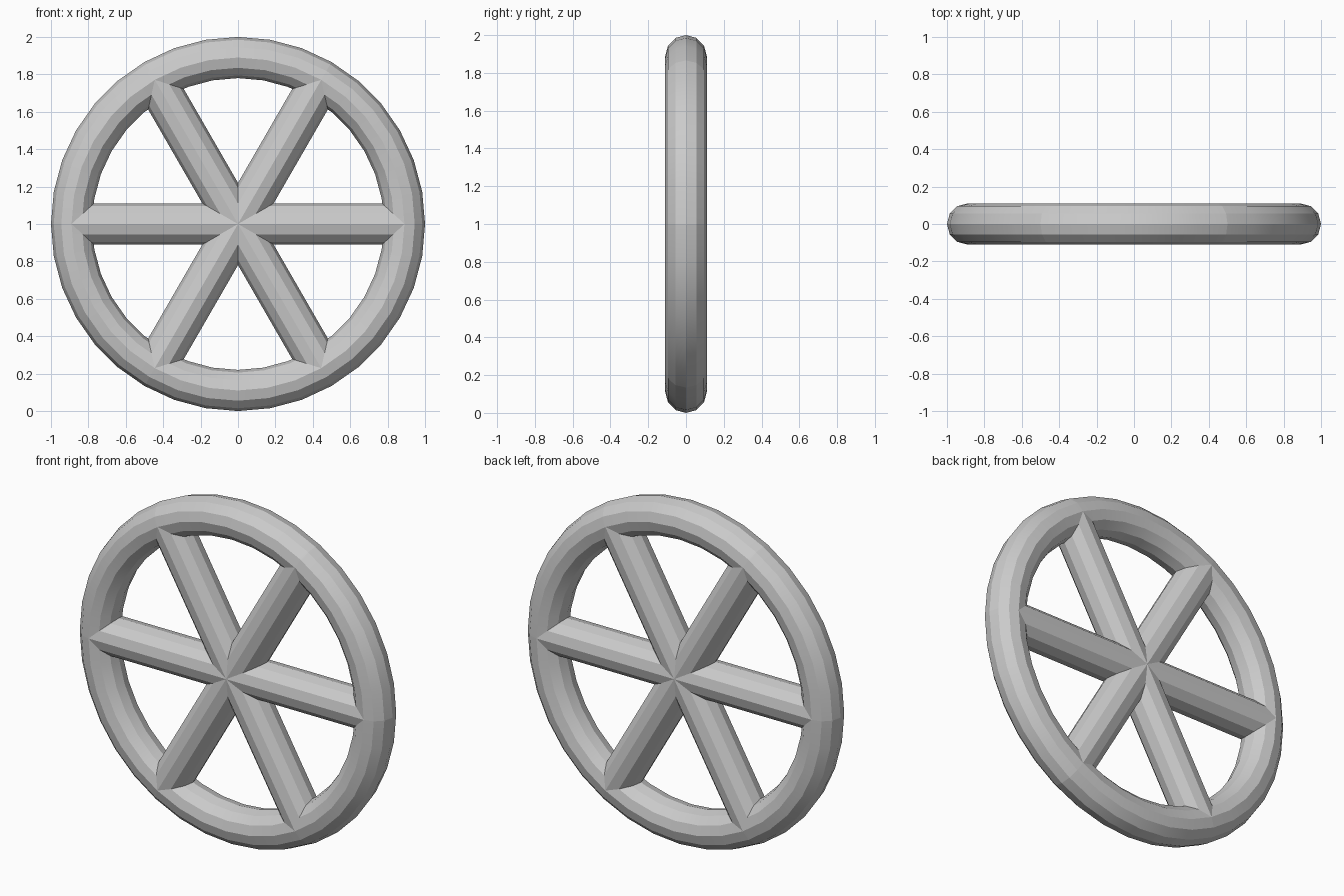
import bpy, bmesh
from math import sin, cos, pi

if "Cube" in bpy.data.objects:
    bpy.data.objects.remove(bpy.data.objects["Cube"])

RIM_R = 0.89     # centre line of the rim
TUBE_R = 0.11    # radius of the rim tube and the spokes
SIDES = 12       # sides of every tube
SPOKES = 6
STEPS = 6        # rim steps between two spokes
HUB_Z = 1.0


def sweep(name, rings):
    """Skin a list of closed rings; edges along the tube stay sharp."""
    bm = bmesh.new()
    loops = [[bm.verts.new(p) for p in ring] for ring in rings]
    for a, b in zip(loops, loops[1:]):
        for i in range(SIDES):
            j = (i + 1) % SIDES
            f = bm.faces.new((a[i], a[j], b[j], b[i]))
            f.smooth = True
            for e in (bm.edges.get((a[i], b[i])), bm.edges.get((a[j], b[j]))):
                e.smooth = False
    mesh = bpy.data.meshes.new(name)
    bm.to_mesh(mesh)
    bm.free()
    obj = bpy.data.objects.new(name, mesh)
    bpy.context.collection.objects.link(obj)
    return obj


def rim_ring(angle):
    pts = []
    for k in range(SIDES):
        t = 2 * pi * k / SIDES
        r = RIM_R + TUBE_R * cos(t)
        pts.append((r * cos(angle), TUBE_R * sin(t), HUB_Z + r * sin(angle)))
    return pts


def spoke_ring(angle, r):
    pts = []
    for k in range(SIDES):
        t = 2 * pi * k / SIDES
        side = -TUBE_R * cos(t)
        pts.append((r * cos(angle) - side * sin(angle), TUBE_R * sin(t),
                    HUB_Z + r * sin(angle) + side * cos(angle)))
    return pts


for n in range(SPOKES):
    start = 2 * pi * n / SPOKES
    # rim section between two spokes
    sweep(f"rim_section_{n + 1}",
          [rim_ring(start + 2 * pi / SPOKES * s / STEPS) for s in range(STEPS + 1)])
    # spoke from the hub to the middle of the rim tube
    sweep(f"spoke_{n + 1}", [spoke_ring(start, 0.0), spoke_ring(start, RIM_R)])

# make all faces point outward
for obj in bpy.context.collection.objects:
    bm = bmesh.new()
    bm.from_mesh(obj.data)
    bm.faces.ensure_lookup_table()
    f = bm.faces[0]
    ring_centre = sum((v.co for v in bm.verts[:]), f.calc_center_median() * 0) / len(bm.verts)
    if obj.name.startswith("rim"):
        c = f.calc_center_median()
        d = c.copy()
        d.y, d.z = 0, d.z - HUB_Z
        ring_centre = d.normalized() * RIM_R
        ring_centre.z += HUB_Z
    if f.normal.dot(f.calc_center_median() - ring_centre) < 0:
        bmesh.ops.reverse_faces(bm, faces=bm.faces[:])
    bm.to_mesh(obj.data)
    bm.free()
